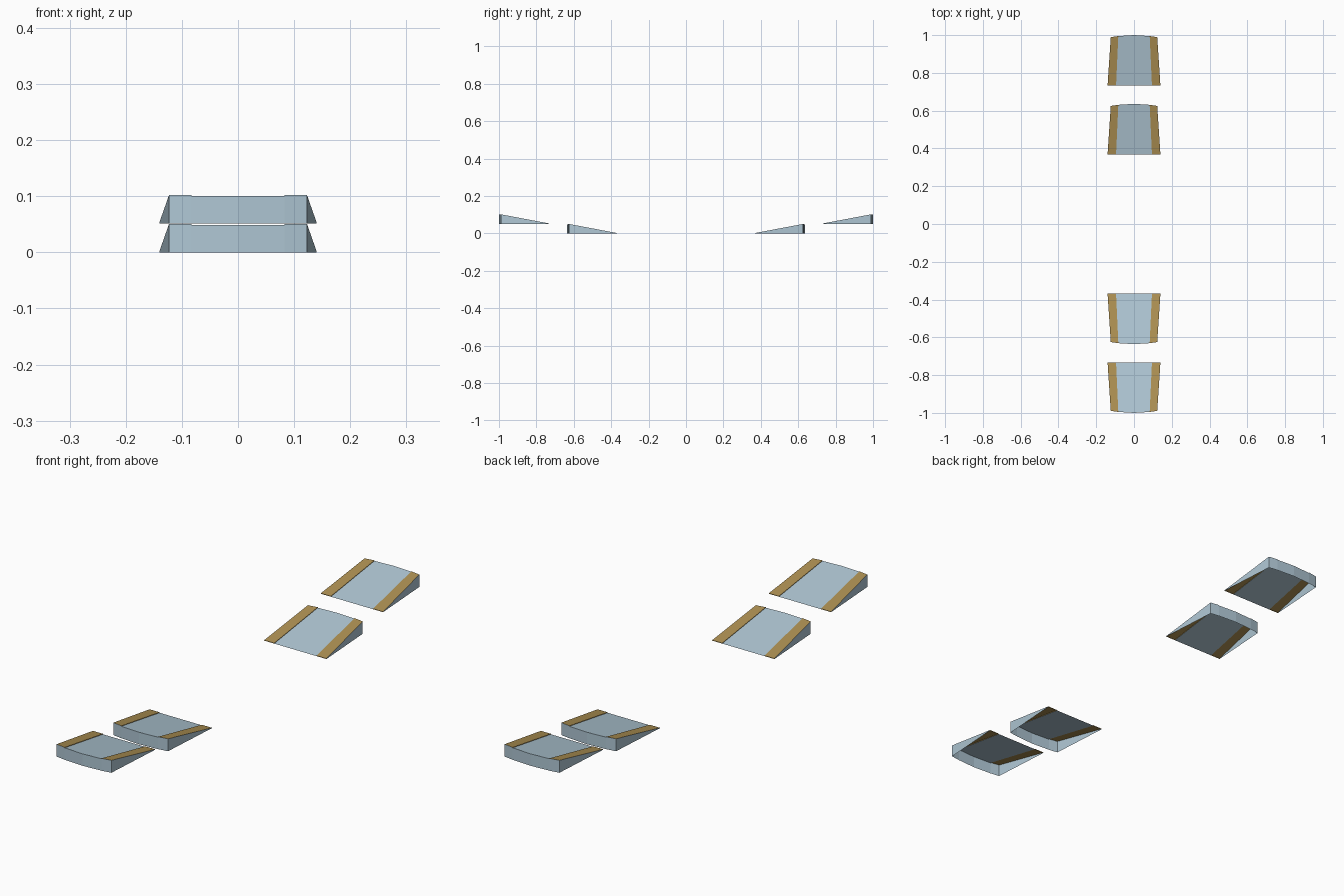
import bpy, bmesh, math
from mathutils import Matrix

if "Cube" in bpy.data.objects:
    bpy.data.objects.remove(bpy.data.objects["Cube"])

DEPTH, RISE, LIFT, BOW = 0.268, 0.0485, 0.002, 0.011
EDGE_OUT, EDGE_LOW = 0.123, 0.14      # half widths at the high and low ends
STRIP_OUT, STRIP_LOW = 0.083, 0.095   # inner borders of the side strips


def material(name, color):
    m = bpy.data.materials.new(name)
    m.diffuse_color = (*color, 1)
    m.use_nodes = True
    m.node_tree.nodes["Principled BSDF"].inputs["Base Color"].default_value = m.diffuse_color
    return m


blue = material("pale_blue", (0.43, 0.57, 0.66))
gold = material("gold", (0.42, 0.28, 0.085))


def high(x, y_out, z):
    # point on the bowed outer edge
    return (x, y_out - BOW * (x / EDGE_OUT) ** 2, z)


def make(name, faces, mat, turn):
    bm = bmesh.new()
    for f in faces:
        bm.faces.new([bm.verts.new(p) for p in f])
    bmesh.ops.remove_doubles(bm, verts=bm.verts, dist=1e-5)
    bm.transform(Matrix.Rotation(turn, 4, 'Z'))
    me = bpy.data.meshes.new(name)
    bm.to_mesh(me)
    bm.free()
    me.materials.append(mat)
    bpy.context.collection.objects.link(bpy.data.objects.new(name, me))


def both_sides(face):
    # the face plus its mirror image in x, winding kept outward
    return [face, [(-x, y, z) for x, y, z in reversed(face)]]


def ramp(label, y_out, z0, turn):
    yl, zt = y_out - DEPTH, z0 + RISE
    zs = zt + LIFT
    # sloped deck
    body = [[(-STRIP_LOW, yl, z0), (STRIP_LOW, yl, z0), high(STRIP_OUT, y_out, zt),
             high(0, y_out, zt), high(-STRIP_OUT, y_out, zt)]]
    # bowed outer wall, open underneath
    body += both_sides([high(STRIP_OUT, y_out, z0), high(0, y_out, z0),
                        high(0, y_out, zt), high(STRIP_OUT, y_out, zt)])
    body += both_sides([high(EDGE_OUT, y_out, z0), high(STRIP_OUT, y_out, z0),
                        high(STRIP_OUT, y_out, zs), high(EDGE_OUT, y_out, zs)])
    # tapering side walls
    body += both_sides([(EDGE_LOW, yl, z0), high(EDGE_OUT, y_out, z0),
                        high(EDGE_OUT, y_out, zs), (EDGE_LOW, yl, z0 + LIFT)])
    make(label + "_ramp", body, blue, turn)
    # raised side strips: top, inner step and low end
    zl = z0 + LIFT
    strips = both_sides([(STRIP_LOW, yl, zl), (EDGE_LOW, yl, zl),
                         high(EDGE_OUT, y_out, zs), high(STRIP_OUT, y_out, zs)])
    strips += both_sides([(STRIP_LOW, yl, z0), (STRIP_LOW, yl, zl),
                          high(STRIP_OUT, y_out, zs), high(STRIP_OUT, y_out, zt)])
    strips += both_sides([(STRIP_LOW, yl, z0), (EDGE_LOW, yl, z0),
                          (EDGE_LOW, yl, zl), (STRIP_LOW, yl, zl)])
    make(label + "_side_strips", strips, gold, turn)


for side, turn in (("back", 0), ("front", math.pi)):
    ramp(side + "_lower", 0.636, 0.0, turn)
    ramp(side + "_upper", 1.0, 0.0515, turn)
